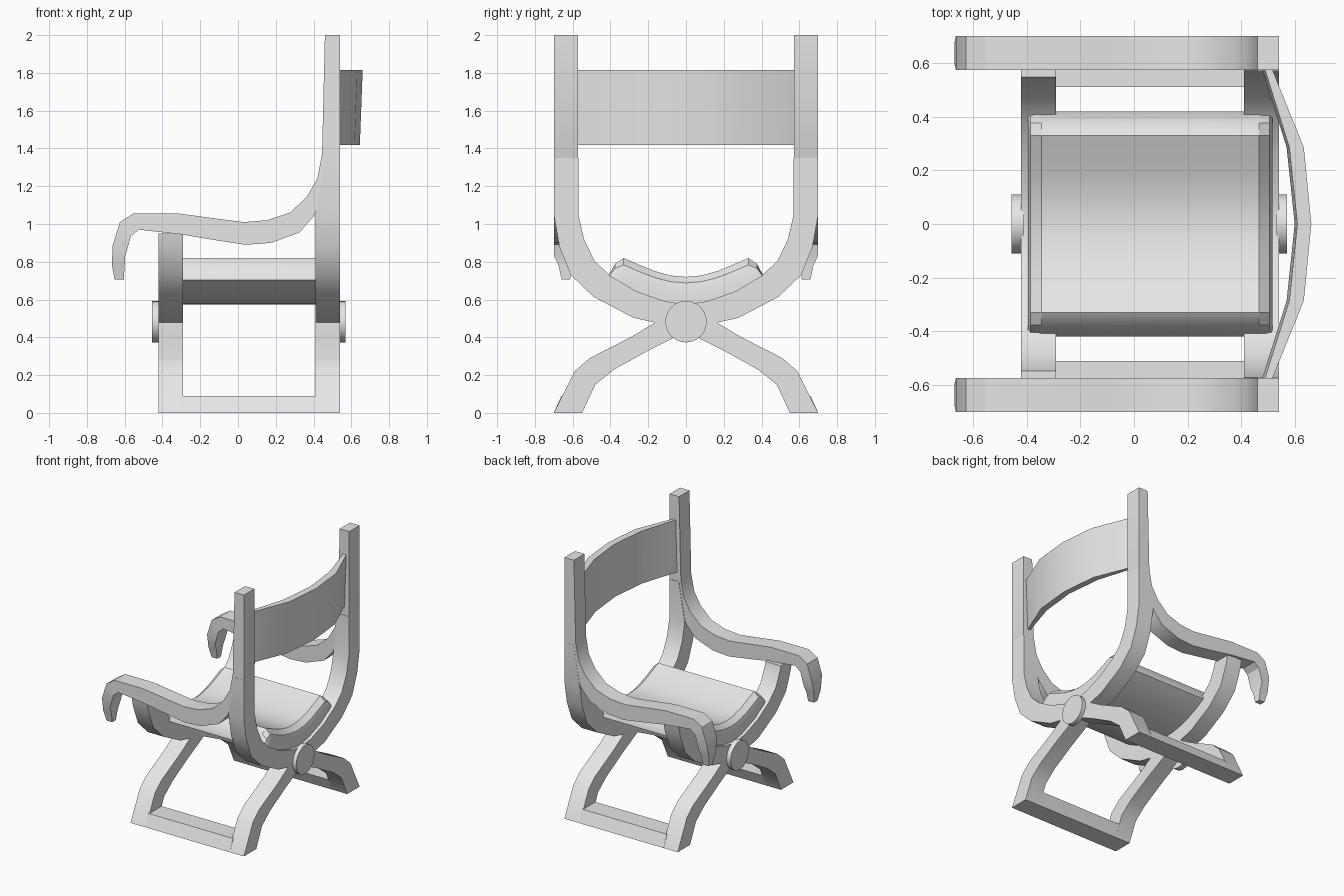
import bpy
import bmesh
import math

cube = bpy.data.objects.get("Cube")
if cube:
    bpy.data.objects.remove(cube, do_unlink=True)

grey = bpy.data.materials.new("plain grey")
grey.use_nodes = True
GREY = (0.8, 0.8, 0.8, 1)
grey.diffuse_color = GREY
grey.node_tree.nodes["Principled BSDF"].inputs["Base Color"].default_value = GREY


def loft(name, rings):
    """Skin a row of matching closed rings and cap both ends."""
    bm = bmesh.new()
    rows = [[bm.verts.new(p) for p in ring] for ring in rings]
    for a, b in zip(rows, rows[1:]):
        for i in range(len(a)):
            j = (i + 1) % len(a)
            bm.faces.new((a[i], a[j], b[j], b[i]))
    caps = [bm.faces.new(rows[0]), bm.faces.new(rows[-1])]
    bmesh.ops.recalc_face_normals(bm, faces=bm.faces)
    bmesh.ops.triangulate(bm, faces=caps)
    mesh = bpy.data.meshes.new(name)
    bm.to_mesh(mesh)
    bm.free()
    obj = bpy.data.objects.new(name, mesh)
    bpy.context.collection.objects.link(obj)
    finish(obj)
    return obj


def finish(obj):
    obj.data.materials.append(grey)
    bpy.ops.object.select_all(action='DESELECT')
    obj.select_set(True)
    bpy.context.view_layer.objects.active = obj
    bpy.ops.object.shade_smooth_by_angle(angle=math.radians(30))


def mirrored(half):
    """Close a y-symmetric outline whose first and last points lie on y = 0."""
    return half + [(-y, z) for y, z in reversed(half[1:-1])]


# Crossed side frames: a U above, curved splayed legs below
inner_u = [(0, .575), (.11, .59), (.265, .645), (.40, .725), (.485, .805), (.54, .92)]
outer_u = [(.67, .88), (.61, .73), (.49, .615), (.28, .504), (.165, .478)]
legs = [(.285, .405), (.51, .29), (.59, .22), (.70, 0), (.55, 0), (.48, .15),
        (.38, .23), (.19, .335), (.06, .40), (0, .43)]
short_top = [(.547, .95), (.684, .95)]
tall_top = [(.57, 1.05), (.57, 1.35), (.70, 1.35), (.70, 1.05)]


def frame(name, top, x0, x1, top_x0):
    outline = mirrored(inner_u + top + outer_u + legs)
    front = [(top_x0 if z > 1.3 else x0, y, z) for y, z in outline]
    loft(name, [front, [(x1, y, z) for y, z in outline]])


frame("front_frame", short_top, -.42, -.29, -.42)
frame("back_frame", tall_top, .41, .54, .46)

# Arms sweep from the back posts to drooping, tapered hand ends
arm_upper = [(.46, 2), (.445, 1.37), (.42, 1.24), (.365, 1.145), (.275, 1.06),
             (.155, 1.02), (.03, 1.01), (-.125, 1.03), (-.31, 1.055), (-.555, 1.055),
             (-.625, 1.01), (-.663, .89), (-.668, .785), (-.653, .705)]
arm_lower = [(.54, 2), (.54, 1.35), (.47, 1.20), (.40, 1.04), (.325, .955),
             (.175, .90), (.04, .89), (-.155, .92), (-.30, .945), (-.525, .97),
             (-.567, .935), (-.597, .83), (-.60, .785), (-.605, .705)]
for side, label in ((1, "left"), (-1, "right")):
    rings = []
    for (ux, uz), (lx, lz) in zip(arm_upper, arm_lower):
        drop = max(0, .89 - uz) / .185 if ux < -.6 else 0
        half = .063 * (1 - .65 * drop)
        a, b = side * (.636 - half), side * (.636 + half)
        rings.append([(ux, a, uz), (ux, b, uz), (lx, b, lz), (lx, a, lz)])
    loft(label + "_arm_and_post", rings)

    # Floor rail joining the front and back feet
    foot = [(.70, 0), (.55, 0), (.51, .09), (.66, .09)]
    loft(label + "_floor_rail",
         [[(x, side * y, z) for y, z in foot] for x in (-.30, .42)])

# Pivot caps where the legs cross
for name, x0, x1 in (("front_pivot", -.455, -.41), ("back_pivot", .53, .57)):
    bpy.ops.mesh.primitive_cylinder_add(
        vertices=24, radius=.11, depth=x1 - x0,
        location=((x0 + x1) / 2, 0, .483), rotation=(0, math.pi / 2, 0))
    bpy.context.object.name = name
    finish(bpy.context.object)


# Sagging seat cushion with rounded ends
def sag(y):
    return .575 + .73 * y * y


seat_top = [(.418, .712), (.375, .79), (.33, .82), (.25, .785), (.165, .75),
            (.08, .727), (0, .72)]
seat_top += [(-y, z) for y, z in reversed(seat_top[:-1])]
rings = []
for x, rise in ((-.395, .5), (-.385, .78), (-.345, 1), (.465, 1), (.505, .78), (.515, .5)):
    top = [(x, y, sag(y) + (z - sag(y)) * rise) for y, z in seat_top]
    under = [(x, y, sag(y)) for y, z in reversed(seat_top)]
    rings.append(top + under)
loft("seat", rings)

# Curved backrest panel, leaning slightly back
rings = []
for y, x_in, x_out in ((-.575, .487, .515), (-.285, .578, .632), (0, .608, .66),
                       (.285, .578, .632), (.575, .487, .515)):
    rings.append([(x_in, y, 1.815), (x_out, y, 1.815),
                  (x_out - .015, y, 1.418), (x_in - .01, y, 1.418)])
loft("backrest", rings)
